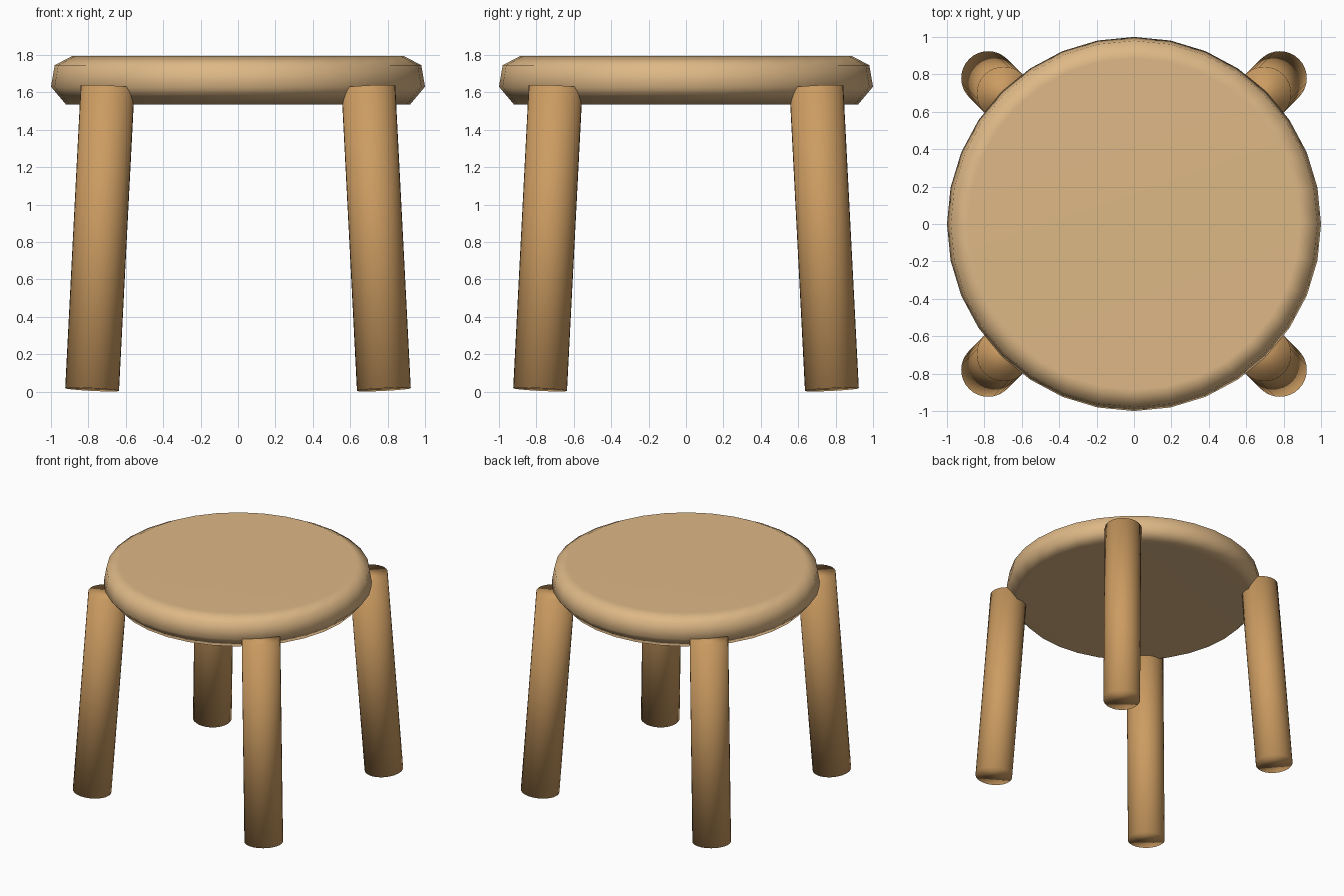
import bpy, bmesh, math
from mathutils import Vector

if "Cube" in bpy.data.objects:
    bpy.data.objects.remove(bpy.data.objects["Cube"])


def material(name, rgb):
    m = bpy.data.materials.new(name)
    m.diffuse_color = (*rgb, 1)
    m.use_nodes = True
    m.node_tree.nodes["Principled BSDF"].inputs["Base Color"].default_value = m.diffuse_color
    return m


def lathe(name, profile, sides, mat):
    """Closed round solid from (radius, height) points, bottom to top."""
    bm = bmesh.new()
    rings = [[bm.verts.new((r * math.cos(2 * math.pi * i / sides),
                            r * math.sin(2 * math.pi * i / sides), z))
              for i in range(sides)] for r, z in profile]
    for a, b in zip(rings, rings[1:]):
        for i in range(sides):
            j = (i + 1) % sides
            bm.faces.new((a[i], a[j], b[j], b[i]))
    bm.faces.new(rings[0][::-1])
    bm.faces.new(rings[-1])
    for f in bm.faces:
        f.smooth = True
    mesh = bpy.data.meshes.new(name)
    bm.to_mesh(mesh)
    bm.free()
    mesh.materials.append(mat)
    obj = bpy.data.objects.new(name, mesh)
    bpy.context.collection.objects.link(obj)
    # normals follow the large faces
    obj.modifiers.new("weighted_normals", 'WEIGHTED_NORMAL')
    return obj


light_wood = material("light_wood", (0.73, 0.48, 0.24))
warm_wood = material("warm_wood", (0.60, 0.33, 0.12))

# round seat with softened rim
lathe("seat", [(0.92, 1.535), (1.0, 1.63), (0.98, 1.745), (0.885, 1.795)],
      32, light_wood)

# four splayed legs
for side, sx in (("left", -1), ("right", 1)):
    for end, sy in (("front", -1), ("back", 1)):
        foot = Vector((0.78 * sx, 0.78 * sy, 0.011))
        top = Vector((0.697 * sx, 0.697 * sy, 1.63))
        axis = top - foot
        leg = lathe(f"{end}_{side}_leg", [(0.144, 0), (0.144, axis.length)],
                    32, warm_wood)
        leg.location = foot
        leg.rotation_mode = 'QUATERNION'
        leg.rotation_quaternion = Vector((0, 0, 1)).rotation_difference(axis)
